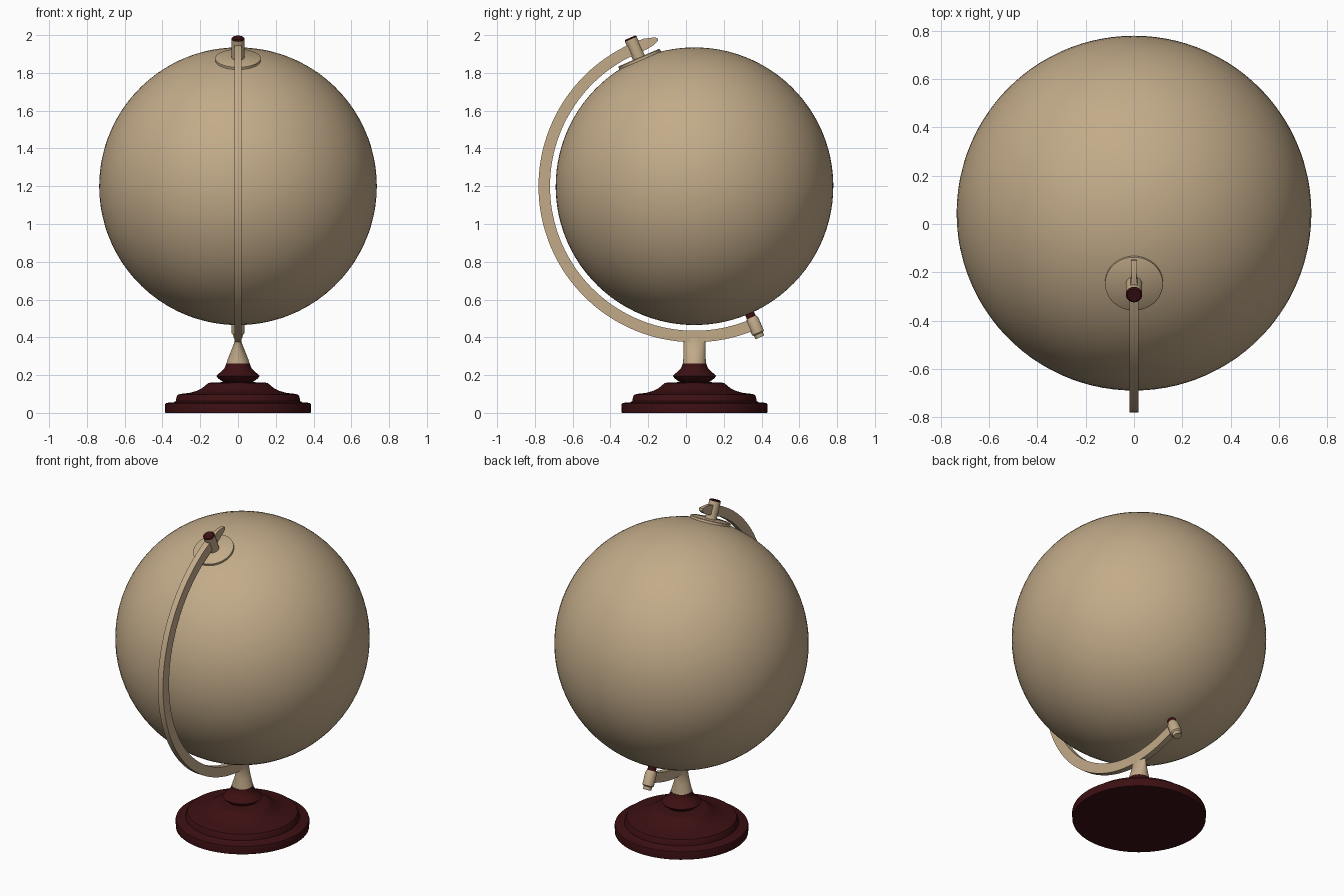
import bpy, bmesh, math
from mathutils import Matrix, Vector

if "Cube" in bpy.data.objects:
    bpy.data.objects.remove(bpy.data.objects["Cube"])

C = Vector((0, 0.045, 1.2))          # globe centre
TILT = math.radians(23.4)


def material(name, rgb):
    m = bpy.data.materials.new(name)
    m.diffuse_color = (*rgb, 1)
    m.use_nodes = True
    m.node_tree.nodes["Principled BSDF"].inputs["Base Color"].default_value = m.diffuse_color
    return m


tan = material("tan", (0.54, 0.405, 0.25))
red = material("dark red", (0.045, 0.005, 0.006))


def finish(name, bm, mat, angle=35):
    bmesh.ops.recalc_face_normals(bm, faces=bm.faces)
    me = bpy.data.meshes.new(name)
    bm.to_mesh(me)
    bm.free()
    ob = bpy.data.objects.new(name, me)
    bpy.context.collection.objects.link(ob)
    me.materials.append(mat)
    bpy.ops.object.select_all(action='DESELECT')
    ob.select_set(True)
    bpy.context.view_layer.objects.active = ob
    bpy.ops.object.shade_smooth_by_angle(angle=math.radians(angle))
    return ob


def loft(bm, rings):
    """Skin closed rings of points and cap both ends."""
    rows = [[bm.verts.new(p) for p in ring] for ring in rings]
    n = len(rows[0])
    for a, b in zip(rows, rows[1:]):
        for i in range(n):
            j = (i + 1) % n
            bm.faces.new((a[i], a[j], b[j], b[i]))
    bm.faces.new(rows[0][::-1])
    bm.faces.new(rows[-1])


def lathe(name, profile, mat, matrix, n=48):
    bm = bmesh.new()
    loft(bm, [[matrix @ Vector((r * math.cos(2 * math.pi * i / n),
                                r * math.sin(2 * math.pi * i / n), z))
               for i in range(n)] for r, z in profile])
    return finish(name, bm, mat)


# Local +z of this frame runs along the tilted globe axis
axis = Matrix.Translation(C) @ Matrix.Rotation(TILT, 4, 'X')
floor = Matrix.Translation((0, C.y, 0))

# Globe ball
bm = bmesh.new()
bmesh.ops.create_uvsphere(bm, u_segments=96, v_segments=48, radius=0.735, matrix=axis)
finish("globe_ball", bm, tan)

# Turned base
lathe("base", [(0.385, 0), (0.387, 0.04), (0.384, 0.05), (0.37, 0.054), (0.34, 0.056),
               (0.33, 0.062), (0.325, 0.085), (0.318, 0.097), (0.30, 0.101),
               (0.255, 0.106), (0.22, 0.116), (0.19, 0.131), (0.17, 0.148), (0.158, 0.157),
               (0.145, 0.16), (0.075, 0.163), (0.085, 0.168), (0.105, 0.183),
               (0.115, 0.195), (0.107, 0.204), (0.09, 0.217), (0.075, 0.232),
               (0.066, 0.248), (0.063, 0.262)], red, floor, 64)

# Column: round at the foot, pinched to the arm thickness at the top
bm = bmesh.new()
loft(bm, [[(hx * math.cos(2 * math.pi * i / 32), C.y + hy * math.sin(2 * math.pi * i / 32), z)
           for i in range(32)]
          for hx, hy, z in ((0.062, 0.062, 0.255), (0.058, 0.060, 0.275), (0.040, 0.058, 0.32),
                            (0.020, 0.058, 0.37), (0.018, 0.062, 0.405))])
finish("column", bm, tan)

# Curved arm: (angle, inner radius, outer radius, half width)
stations = [(14, 0.795, 0.81, 0.013), (16, 0.778, 0.818, 0.011), (19, 0.768, 0.826, 0.011),
            (23, 0.765, 0.826, 0.017)]
stations += [(23 + 180 * i / 60, 0.765, 0.826, 0.018) for i in range(1, 61)]
bm = bmesh.new()
rings = []
for deg, r0, r1, w in stations:
    a = math.radians(deg)
    d = Vector((0, -math.sin(a), math.cos(a)))
    rings.append([C + d * r + Vector((x, 0, 0))
                  for r, x in ((r0, -w), (r1, -w), (r1, w), (r0, w))])
loft(bm, rings)
finish("arm", bm, tan)

# Top pole: disc, pin and cap
lathe("top_disc", [(0.12, 0.722), (0.12, 0.738), (0.114, 0.742)], tan, axis)
lathe("top_pin", [(0.034, 0.735), (0.034, 0.848)], tan, axis, 32)
lathe("top_cap", [(0.034, 0.848), (0.034, 0.852), (0.028, 0.857)], red, axis, 32)

# Bottom pole: neck and pin
lathe("bottom_neck", [(0.025, -0.77), (0.025, -0.73)], red, axis, 32)
lathe("bottom_pin", [(0.024, -0.872), (0.026, -0.852), (0.034, -0.846), (0.034, -0.775),
                     (0.027, -0.757)], tan, axis, 32)
